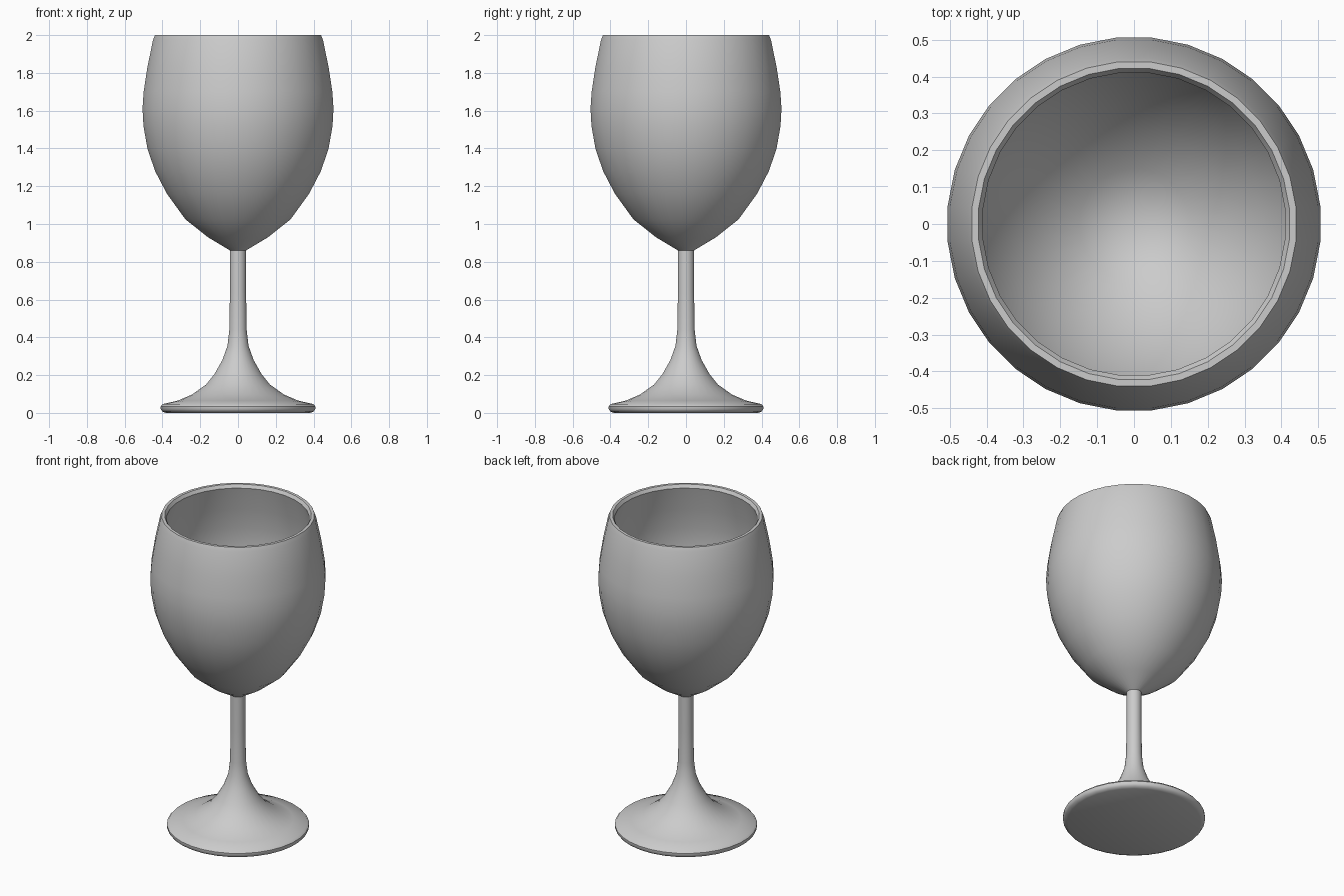
import bpy
import bmesh
import math

if "Cube" in bpy.data.objects:
    bpy.data.objects.remove(bpy.data.objects["Cube"])

SIDES = 32

glass = bpy.data.materials.new("plain_grey")
glass.diffuse_color = (0.6, 0.6, 0.6, 1)
glass.use_nodes = True
glass.node_tree.nodes["Principled BSDF"].inputs["Base Color"].default_value = glass.diffuse_color

# Closed profile (radius, height): underside, foot, stem, bowl outside, rim, bowl inside
profile = [
    (0, 0), (0.385, 0), (0.403, 0.008), (0.411, 0.02), (0.411, 0.035), (0.40, 0.047),
    (0.32, 0.065), (0.245, 0.097), (0.17, 0.15), (0.125, 0.206), (0.083, 0.28),
    (0.056, 0.355), (0.046, 0.44), (0.043, 0.64), (0.043, 0.86),
    (0.16, 0.93), (0.28, 1.025), (0.378, 1.16), (0.441, 1.28), (0.482, 1.40),
    (0.503, 1.52), (0.508, 1.61), (0.502, 1.70), (0.482, 1.83), (0.452, 1.975),
    (0.442, 2.0), (0.424, 2.0), (0.412, 1.98),
    (0.449, 1.83), (0.470, 1.70), (0.476, 1.61), (0.471, 1.52), (0.450, 1.40),
    (0.409, 1.285), (0.350, 1.175), (0.262, 1.055), (0.15, 0.965), (0, 0.89),
]


def lathe(name, points):
    bm = bmesh.new()
    rings = []
    for r, z in points:
        if r == 0:
            rings.append([bm.verts.new((0, 0, z))] * SIDES)
        else:
            angles = [(i + 0.5) * math.tau / SIDES for i in range(SIDES)]
            rings.append([bm.verts.new((r * math.cos(a), r * math.sin(a), z)) for a in angles])
    for low, high in zip(rings, rings[1:]):
        for i in range(SIDES):
            j = (i + 1) % SIDES
            corners = list(dict.fromkeys((low[i], low[j], high[j], high[i])))
            bm.faces.new(corners)
    bmesh.ops.recalc_face_normals(bm, faces=bm.faces)
    mesh = bpy.data.meshes.new(name)
    bm.to_mesh(mesh)
    bm.free()
    obj = bpy.data.objects.new(name, mesh)
    bpy.context.collection.objects.link(obj)
    mesh.materials.append(glass)
    return obj


goblet = lathe("wine_glass", profile)
bpy.context.view_layer.objects.active = goblet
goblet.select_set(True)
bpy.ops.object.shade_smooth_by_angle(angle=math.radians(40))
